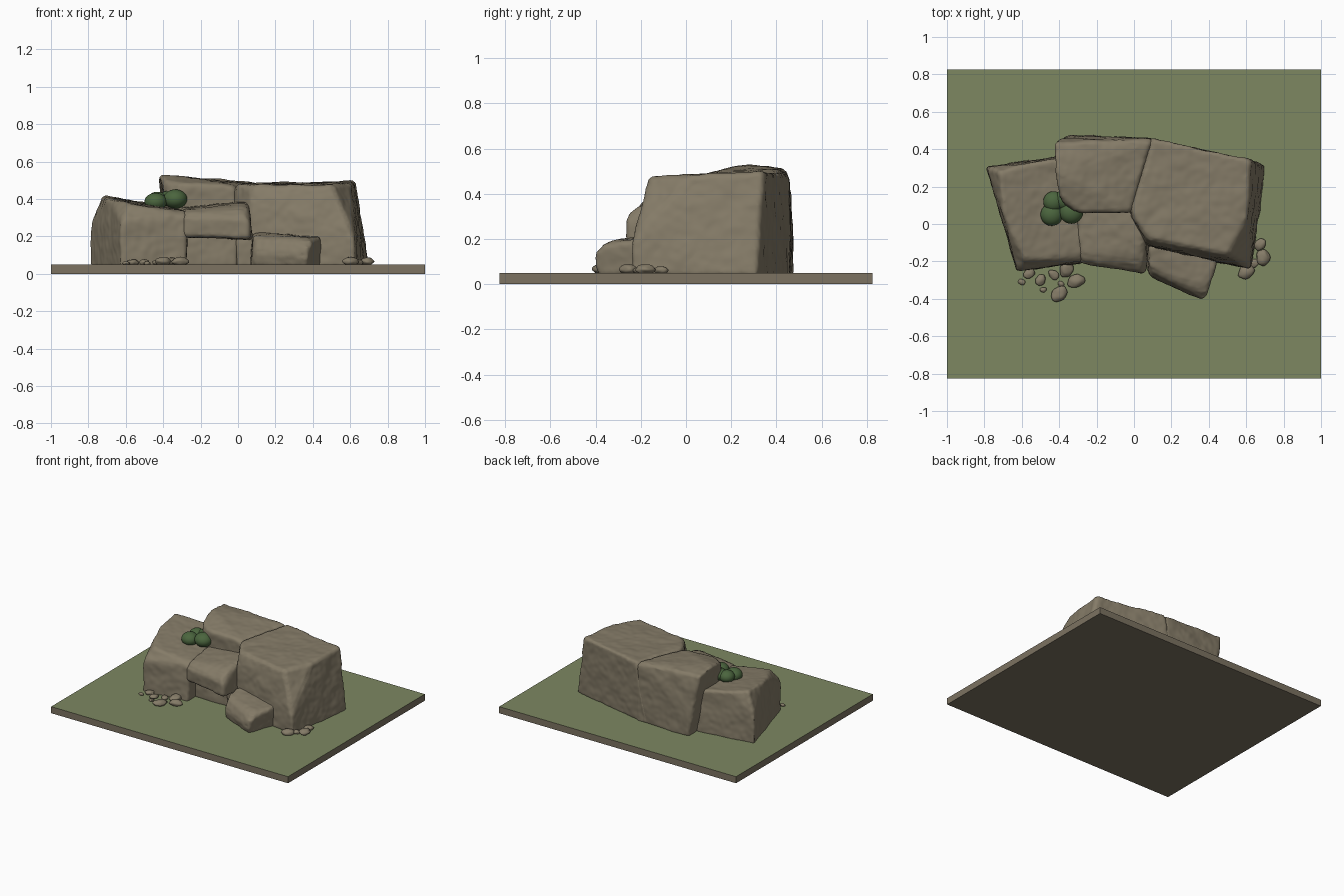
import bpy, bmesh, math, random
from mathutils import Vector, noise

if "Cube" in bpy.data.objects:
    bpy.data.objects.remove(bpy.data.objects["Cube"])

random.seed(4)


def material(name, rgb):
    m = bpy.data.materials.new(name)
    m.diffuse_color = (*rgb, 1)
    m.use_nodes = True
    m.node_tree.nodes["Principled BSDF"].inputs["Base Color"].default_value = m.diffuse_color
    return m


ROCK = material("rock", (0.235, 0.200, 0.138))
EARTH = material("earth", (0.20, 0.17, 0.12))
GRASS = material("grass", (0.205, 0.245, 0.120))
LEAF = material("leaf", (0.070, 0.130, 0.048))


def finish(bm, name, *mats):
    me = bpy.data.meshes.new(name)
    bm.to_mesh(me)
    bm.free()
    for m in mats:
        me.materials.append(m)
    ob = bpy.data.objects.new(name, me)
    bpy.context.collection.objects.link(ob)
    return ob


def smooth(ob, angle):
    bpy.ops.object.select_all(action='DESELECT')
    ob.select_set(True)
    bpy.context.view_layer.objects.active = ob
    bpy.ops.object.shade_smooth_by_angle(angle=math.radians(angle))


def boulder(name, points, bevel=0.012):
    """Convex hull of a few corners, worn edges, fine surface noise."""
    bm = bmesh.new()
    for p in points:
        bm.verts.new(p)
    bmesh.ops.convex_hull(bm, input=bm.verts)
    bmesh.ops.dissolve_limit(bm, angle_limit=math.radians(4),
                             verts=bm.verts, edges=bm.edges)
    bmesh.ops.recalc_face_normals(bm, faces=bm.faces)
    bmesh.ops.bevel(bm, geom=bm.edges[:], offset=bevel, segments=2,
                    affect='EDGES', clamp_overlap=True)
    ob = finish(bm, name, ROCK)
    mod = ob.modifiers.new("remesh", 'REMESH')
    mod.mode = 'VOXEL'
    mod.voxel_size = 0.011
    bpy.context.view_layer.objects.active = ob
    bpy.ops.object.modifier_apply(modifier=mod.name)
    normals = [v.normal.copy() for v in ob.data.vertices]
    for v, n in zip(ob.data.vertices, normals):
        h = 0.006 * noise.noise(v.co * 9) + 0.003 * noise.noise(v.co * 26)
        v.co += n * h
    if not ob.data.materials:
        ob.data.materials.append(ROCK)
    smooth(ob, 50)
    return ob


# Ground plate: grass on top, earth on the sides and underneath
bm = bmesh.new()
bmesh.ops.create_cube(bm, size=1)
for v in bm.verts:
    v.co = (v.co.x * 2, v.co.y * 1.65, (v.co.z + 0.5) * 0.05)
bm.normal_update()
for f in bm.faces:
    f.material_index = 0 if f.normal.z > 0.5 else 1
finish(bm, "ground_plate", GRASS, EARTH)

B = 0.035  # rocks sink slightly into the plate

# Large right block with chamfered front corner
boulder("right_block", [
    (0.05, -0.12, B), (0.63, -0.245, B), (0.705, 0.315, B), (0.0, 0.47, B), (-0.03, 0.06, B),
    (0.62, -0.24, 0.20), (0.07, -0.08, 0.475), (0.50, -0.165, 0.475), (0.61, 0.03, 0.485),
    (0.625, 0.345, 0.50), (0.10, 0.46, 0.49), (-0.02, 0.06, 0.48), (0.07, -0.11, 0.40)])

# Middle block leaning over the lower left one
boulder("middle_block", [
    (-0.35, 0.475, B), (0.1, 0.46, B), (-0.34, 0.08, B), (0.05, 0.06, B),
    (-0.35, 0.475, 0.24), (-0.42, 0.26, 0.535), (-0.43, 0.44, 0.515), (-0.40, 0.14, 0.50),
    (-0.30, 0.06, 0.485), (-0.02, 0.06, 0.475), (0.10, 0.455, 0.488), (-0.33, 0.06, 0.36)])

# Low left block
boulder("left_block", [
    (-0.79, 0.305, B), (-0.625, -0.25, B), (-0.275, -0.21, B), (-0.275, 0.38, B),
    (-0.79, 0.305, 0.25), (-0.625, -0.25, 0.28), (-0.72, 0.28, 0.42), (-0.70, 0.05, 0.405),
    (-0.58, -0.19, 0.375), (-0.275, -0.20, 0.31), (-0.28, -0.16, 0.335),
    (-0.28, 0.37, 0.35), (-0.60, 0.32, 0.395)])

# Overhanging ledge with the recessed wall under it
boulder("overhanging_ledge", [
    (-0.30, -0.205, 0.20), (0.06, -0.265, 0.185), (0.085, -0.10, 0.18), (-0.30, 0.12, 0.19),
    (0.08, 0.12, 0.19), (-0.30, -0.205, 0.31), (-0.28, -0.17, 0.338), (0.06, -0.265, 0.30),
    (0.03, -0.20, 0.355), (0.055, -0.08, 0.385), (0.05, 0.10, 0.39), (-0.32, 0.10, 0.36)])
boulder("recess_wall", [
    (x, y, z) for x in (-0.32, 0.0) for y in (-0.12, 0.15) for z in (B, 0.23)])
boulder("recess_side_stone", [
    (x, y, z) for x in (-0.01, 0.09) for y in (-0.13, 0.1) for z in (B, 0.21)])

# Small front block
boulder("front_block", [
    (0.06, -0.12, B), (0.07, -0.26, B), (0.37, -0.39, B), (0.45, -0.15, B),
    (0.37, -0.415, 0.10), (0.39, -0.40, 0.165), (0.09, -0.285, 0.12),
    (0.08, -0.24, 0.20), (0.08, -0.10, 0.225), (0.35, -0.33, 0.195),
    (0.435, -0.24, 0.195), (0.445, -0.15, 0.20)])

# Bush: cluster of balls on the left block
bm = bmesh.new()
for x, y, z, r in [(-0.44, 0.05, 0.385, 0.06), (-0.335, 0.065, 0.40, 0.064),
                   (-0.43, 0.12, 0.395, 0.055), (-0.37, 0.13, 0.40, 0.055)]:
    ret = bmesh.ops.create_uvsphere(bm, u_segments=24, v_segments=14, radius=r)
    for v in ret["verts"]:
        v.co = Vector((v.co.x, v.co.y, v.co.z * 0.8)) + Vector((x, y, z))
smooth(finish(bm, "bush", LEAF), 60)

# Pebbles: lumpy flattened balls in two groups
bm = bmesh.new()
for x, y, r in [(-0.40, -0.375, 0.048), (-0.31, -0.305, 0.046), (-0.50, -0.30, 0.032),
                (-0.56, -0.265, 0.032), (-0.485, -0.352, 0.018), (-0.36, -0.24, 0.045),
                (-0.60, -0.31, 0.02), (-0.39, -0.32, 0.018), (-0.43, -0.27, 0.03),
                (0.60, -0.255, 0.045), (0.69, -0.18, 0.045), (0.675, -0.11, 0.035),
                (0.64, -0.21, 0.03)]:
    ret = bmesh.ops.create_icosphere(bm, subdivisions=3, radius=1)
    a = random.uniform(0, math.pi)
    for v in ret["verts"]:
        p = v.co * (1 + 0.2 * noise.noise(v.co * 1.3 + Vector((x * 50, y * 50, 0))))
        px, py = p.x * r, p.y * r * 0.78
        v.co = (x + px * math.cos(a) - py * math.sin(a),
                y + px * math.sin(a) + py * math.cos(a), 0.05 + r * 0.35 + p.z * r * 0.5)
smooth(finish(bm, "pebbles", ROCK), 60)
